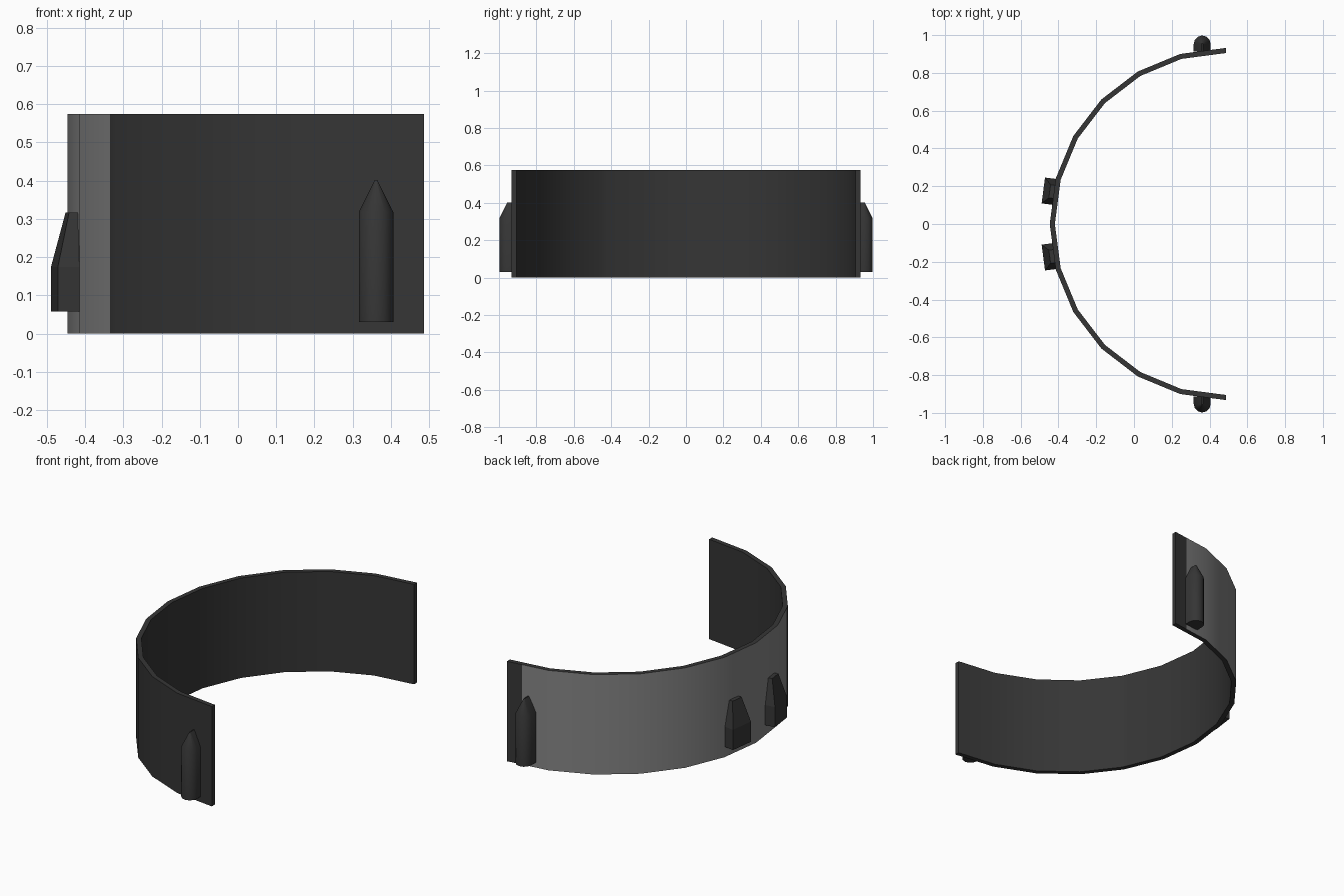
import bpy, bmesh, math

if "Cube" in bpy.data.objects:
    bpy.data.objects.remove(bpy.data.objects["Cube"])

CX, R_OUT, R_IN, H = 0.486, 0.932, 0.905, 0.574   # half-ring centre, radii, height
STEP = 15                                         # degrees per flat segment
PANEL = (-27.9, 84.6)                             # angular extent of the light panel


def material(name, v):
    m = bpy.data.materials.new(name)
    m.diffuse_color = (v, v, v, 1)
    m.use_nodes = True
    m.node_tree.nodes["Principled BSDF"].inputs["Base Color"].default_value = m.diffuse_color
    return m


DARK = material("dark grey", 0.036)
LIGHT = material("mid grey", 0.23)


def finish(name, bm, mats, smooth=None):
    bmesh.ops.recalc_face_normals(bm, faces=bm.faces)
    me = bpy.data.meshes.new(name)
    bm.to_mesh(me)
    bm.free()
    for m in mats:
        me.materials.append(m)
    if smooth:
        me.shade_smooth()
        me.set_sharp_from_angle(angle=math.radians(smooth))
    ob = bpy.data.objects.new(name, me)
    bpy.context.collection.objects.link(ob)
    return ob


def ring_point(r, deg):
    """Point on the 24-sided outline; 0 degrees is -x, positive towards +y."""
    rr = r * math.cos(math.radians(STEP / 2)) / math.cos(math.radians(deg % STEP - STEP / 2))
    a = math.radians(deg)
    return CX - rr * math.cos(a), rr * math.sin(a)


def loft(bm, rows):
    """Join rows of equal point count into a closed solid."""
    vs = [[bm.verts.new(p) for p in row] for row in rows]
    n = len(vs[0])
    for a, b in zip(vs, vs[1:]):
        for i in range(n):
            j = (i + 1) % n
            bm.faces.new((a[i], a[j], b[j], b[i]))
    bm.faces.new(vs[0])
    bm.faces.new(vs[-1])


# curved band, with the light panel on its outer wall
angles = sorted([*range(-90, 91, STEP), *PANEL])
bm = bmesh.new()
rows = []
for a in angles:
    (ox, oy), (ix, iy) = ring_point(R_OUT, a), ring_point(R_IN, a)
    rows.append([(ox, oy, 0), (ox, oy, H), (ix, iy, H), (ix, iy, 0)])
loft(bm, rows)
bmesh.ops.recalc_face_normals(bm, faces=bm.faces)
for f in bm.faces:
    c = f.calc_center_median()
    dx, dy = c.x - CX, c.y
    deg = math.degrees(math.atan2(dy, -dx))
    outward = f.normal.x * dx + f.normal.y * dy > 0.5
    if outward and PANEL[0] < deg < PANEL[1]:
        f.material_index = 1
finish("curved_band", bm, [DARK, LIGHT], 30)

# pointed side posts near both ends
for side, tag in ((1, "back"), (-1, "front")):
    x, yc, r, y0 = 0.361, 0.953, 0.045, 0.912
    arc = [math.pi * i / 6 for i in range(7)]

    def d_row(z, rad):
        pts = [(x + rad * math.cos(a), side * (yc + rad * math.sin(a)), z) for a in arc]
        return pts + [(x - rad, side * y0, z), (x + rad, side * y0, z)]

    bm = bmesh.new()
    loft(bm, [d_row(0.03, r), d_row(0.318, r), d_row(0.402, 0.003)])
    finish("side_post_" + tag, bm, [DARK], 35)

# tapered lugs on the closed side
n = (-math.cos(math.radians(7.5)), math.sin(math.radians(7.5)))
t = (n[1], -n[0])
for side, tag in ((1, "back"), (-1, "front")):
    def lug_row(z, half, depth):
        return [(CX + n[0] * d + t[0] * u, side * (n[1] * d + t[1] * u), z)
                for u, d in ((0.05 - half, 0.912), (0.05 + half, 0.912),
                             (0.05 + half, depth), (0.05 - half, depth))]

    bm = bmesh.new()
    loft(bm, [lug_row(0.058, 0.069, 0.981), lug_row(0.174, 0.069, 0.981),
              lug_row(0.316, 0.035, 0.947)])
    finish("rear_lug_" + tag, bm, [DARK])
